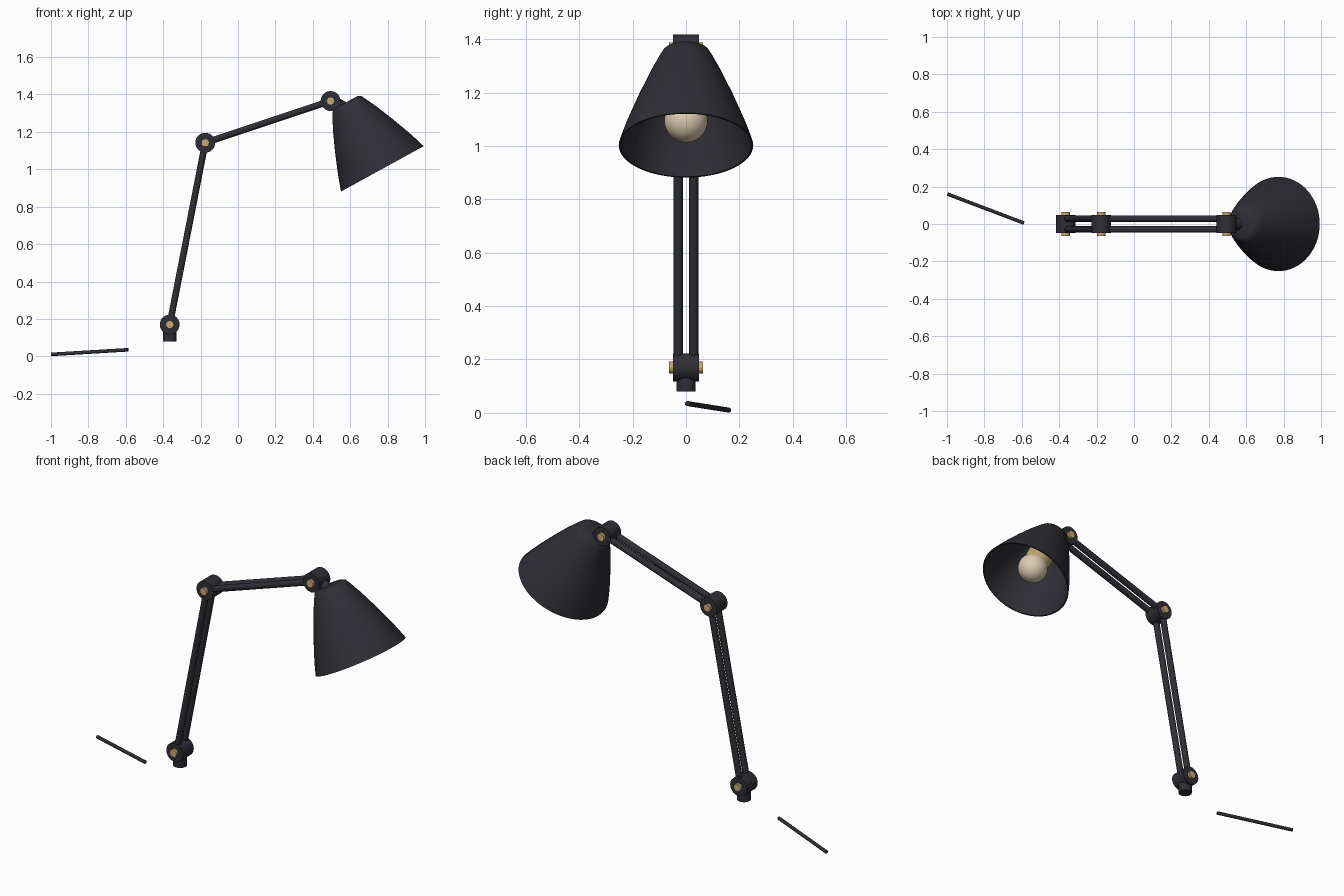
import bpy, bmesh, math
from mathutils import Vector

cube = bpy.data.objects.get("Cube")
if cube:
    bpy.data.objects.remove(cube, do_unlink=True)


def material(name, rgb):
    m = bpy.data.materials.new(name)
    m.use_nodes = True
    m.diameter = 0
    color = (*rgb, 1)
    m.diffuse_color = color
    m.node_tree.nodes["Principled BSDF"].inputs["Base Color"].default_value = color
    return m


def make_material(name, rgb):
    m = bpy.data.materials.new(name)
    m.use_nodes = True
    m.diffuse_color = (*rgb, 1)
    m.node_tree.nodes["Principled BSDF"].inputs["Base Color"].default_value = (*rgb, 1)
    return m


CHARCOAL = make_material("charcoal metal", (0.027, 0.027, 0.035))
BRASS = make_material("brass", (0.56, 0.41, 0.18))
GLASS = make_material("warm bulb glass", (0.72, 0.60, 0.44))


def finish(obj, name, mat, smooth=True):
    obj.name = name
    obj.data.materials.append(mat)
    if smooth:
        bpy.ops.object.select_all(action="DESELECT")
        obj.select_set(True)
        bpy.context.view_layer.objects.active = obj
        bpy.ops.object.shade_smooth_by_angle(angle=math.radians(35))
    return obj


def rod(name, start, end, radius, mat, sides=24, smooth=True):
    """Cylinder running from start to end."""
    a, b = Vector(start), Vector(end)
    bpy.ops.mesh.primitive_cylinder_add(
        vertices=sides, radius=radius, depth=(b - a).length, location=(a + b) / 2)
    obj = bpy.context.object
    obj.rotation_euler = (b - a).to_track_quat("Z", "Y").to_euler()
    return finish(obj, name, mat, smooth)


def lathe(name, profile, origin, axis, mat, sides=64):
    """Spin a closed (radius, height) profile around an axis."""
    bm = bmesh.new()
    rings = []
    for i in range(sides):
        a = math.tau * i / sides
        rings.append([bm.verts.new((r * math.cos(a), r * math.sin(a), h))
                      for r, h in profile])
    n = len(profile)
    for i in range(sides):
        p, q = rings[i], rings[(i + 1) % sides]
        for j in range(n):
            k = (j + 1) % n
            bm.faces.new((p[j], q[j], q[k], p[k]))
    bmesh.ops.remove_doubles(bm, verts=bm.verts, dist=1e-5)
    bmesh.ops.recalc_face_normals(bm, faces=bm.faces)
    mesh = bpy.data.meshes.new(name)
    bm.to_mesh(mesh)
    bm.free()
    obj = bpy.data.objects.new(name, mesh)
    bpy.context.collection.objects.link(obj)
    obj.location = origin
    obj.rotation_euler = axis.to_track_quat("Z", "Y").to_euler()
    return finish(obj, name, mat)


# Pivot joints: dark drum with a brass bolt through it
base = Vector((-0.365, 0, 0.17))
elbow = Vector((-0.175, 0, 1.142))
head = Vector((0.495, 0, 1.365))
for label, pivot in (("base", base), ("elbow", elbow), ("head", head)):
    side = Vector((0, 1, 0))
    rod(label + "_joint", pivot - side * 0.048, pivot + side * 0.048, 0.053, CHARCOAL, 32)
    rod(label + "_bolt", pivot - side * 0.063, pivot + side * 0.063, 0.022, BRASS, 12, False)

# Paired arm bars
for label, a, b in (("lower", base, elbow), ("upper", elbow, head)):
    for side, y in (("left", 0.029), ("right", -0.029)):
        shift = Vector((0, y, 0))
        rod(f"{label}_arm_{side}", a + shift, b + shift, 0.0175, CHARCOAL)

# Mounting post and head stem
rod("mounting_post", base, base - Vector((0, 0, 0.09)), 0.036, CHARCOAL)
rod("head_stem", head, head + Vector((0.87, 0, -0.5)) * 0.092, 0.036, CHARCOAL)

# Lamp shade: thin hollow shell, tilted
axis = Vector((-0.481, 0, 0.877)).normalized()
rim = Vector((0.772, 0, 1.0025))
wall = 0.007
outer = [(0.252, 0), (0.236, 0.05), (0.218, 0.1), (0.179, 0.2),
         (0.136, 0.3), (0.102, 0.37), (0.088, 0.395), (0.07, 0.405), (0, 0.405)]
inner = [(max(r - wall, 0), min(h, 0.405 - wall)) for r, h in reversed(outer)]
lathe("lamp_shade", outer + inner, rim, axis, CHARCOAL)

# Bulb and its brass socket
rod("bulb_socket", rim + axis * 0.12, rim + axis * 0.34, 0.073, BRASS, 32)
bpy.ops.mesh.primitive_uv_sphere_add(segments=32, ring_count=16, radius=0.082,
                                     location=rim + axis * 0.105)
finish(bpy.context.object, "bulb", GLASS)

# Loose power cable
rod("power_cable", (-0.997, 0.16, 0.0105), (-0.588, 0.005, 0.035), 0.0095, CHARCOAL, 12)
